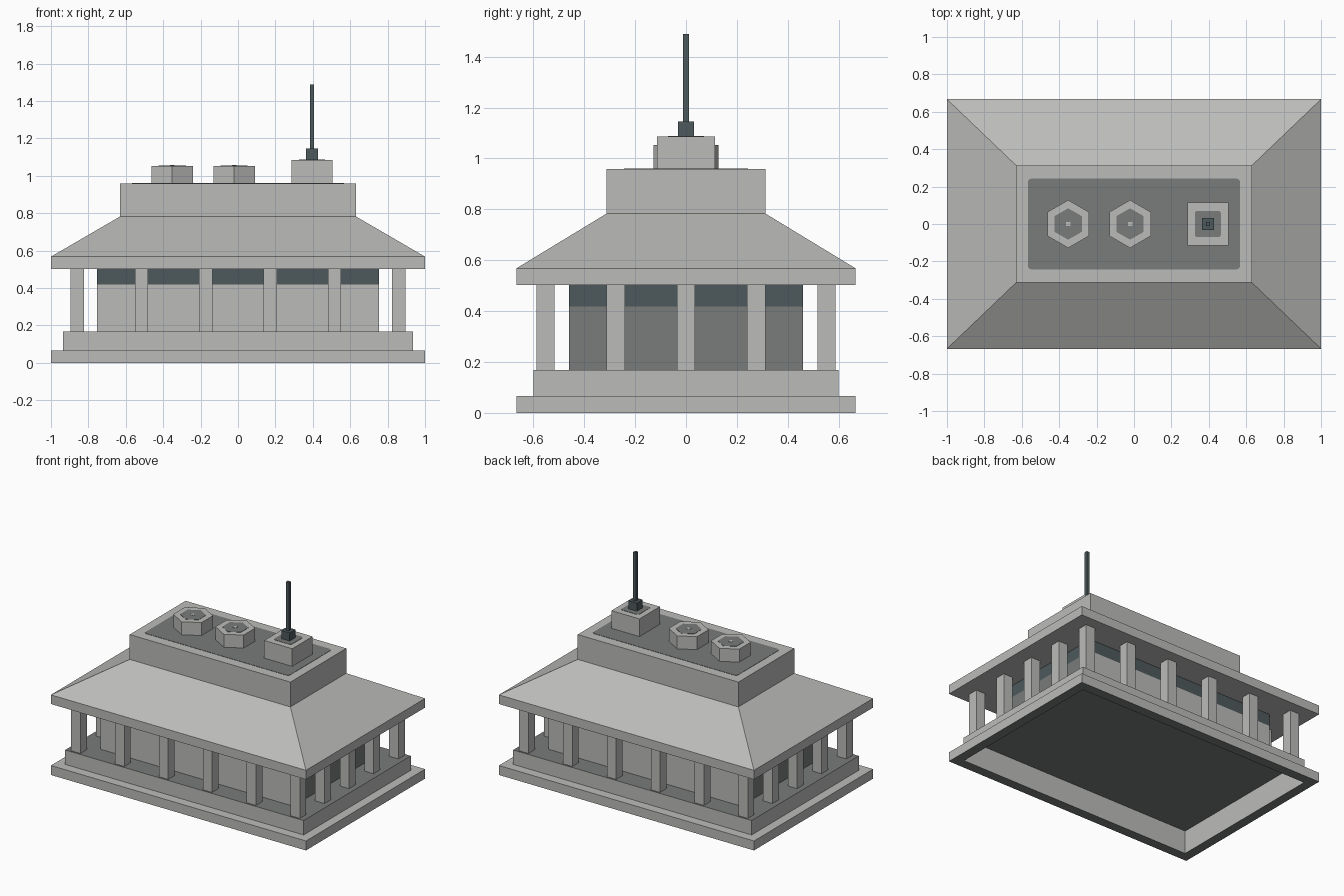
import bpy, math

if "Cube" in bpy.data.objects:
    bpy.data.objects.remove(bpy.data.objects["Cube"])


def material(name, rgb):
    m = bpy.data.materials.new(name)
    m.diffuse_color = (*rgb, 1.0)
    m.use_nodes = True
    m.node_tree.nodes["Principled BSDF"].inputs["Base Color"].default_value = m.diffuse_color
    return m


LIGHT, DARK, TEAL = 0, 1, 2
MATS = [
    material("light grey stone", (0.50, 0.50, 0.49)),
    material("dark grey panel", (0.19, 0.20, 0.195)),
    material("dark slate", (0.075, 0.10, 0.108)),
]


def rect(hx, hy, cx=0.0, cy=0.0):
    return [(cx - hx, cy - hy), (cx + hx, cy - hy), (cx + hx, cy + hy), (cx - hx, cy + hy)]


def rounded(hx, hy, r, cx=0.0, cy=0.0):
    pts = []
    for k, (sx, sy) in enumerate([(1, 1), (-1, 1), (-1, -1), (1, -1)]):
        for j in range(4):
            a = math.radians(90 * k + 30 * j)
            pts.append((cx + sx * (hx - r) + r * math.cos(a), cy + sy * (hy - r) + r * math.sin(a)))
    return pts


def hexagon(r, cx, cy=0.0):
    return [(cx + r * math.cos(math.radians(30 + 60 * k)),
             cy + r * math.sin(math.radians(30 + 60 * k))) for k in range(6)]


def loft(name, rings, mats, bottom=None, top=None):
    """Joins rings (outline, z); mats has one colour per band, caps are optional."""
    n = len(rings[0][0])
    verts = [(x, y, z) for pts, z in rings for x, y in pts]
    faces, cols = [], []
    for b in range(len(rings) - 1):
        for i in range(n):
            j = (i + 1) % n
            faces.append((b * n + i, b * n + j, (b + 1) * n + j, (b + 1) * n + i))
            cols.append(mats[b])
    if bottom is not None:
        faces.append(tuple(reversed(range(n))))
        cols.append(bottom)
    if top is not None:
        last = (len(rings) - 1) * n
        faces.append(tuple(range(last, last + n)))
        cols.append(top)
    me = bpy.data.meshes.new(name)
    me.from_pydata(verts, [], faces)
    for m in MATS:
        me.materials.append(m)
    for p, c in zip(me.polygons, cols):
        p.material_index = c
    ob = bpy.data.objects.new(name, me)
    bpy.context.collection.objects.link(ob)
    return ob


def prism(name, pts, z0, z1, side, top):
    return loft(name, [(pts, z0), (pts, z1)], [side], None, top)


# Stepped base, hollow underneath
DECK, EAVE, TOP = 0.169, 0.503, 0.959
loft("stepped_base", [
    (rect(0.932, 0.597), DECK - 0.003), (rect(0.932, 0.597), 0),
    (rect(1.0, 0.667), 0), (rect(1.0, 0.667), 0.067),
    (rect(0.935, 0.6), 0.067), (rect(0.935, 0.6), DECK)],
    [LIGHT, DARK, LIGHT, LIGHT, LIGHT], DARK, DARK)

# Inner room: window band at the top, dark panels on the short sides
room = loft("inner_room", [(rect(0.755, 0.46), z) for z in (DECK, 0.418, EAVE)], [LIGHT, TEAL])
for p in room.data.polygons:
    if p.material_index == LIGHT and abs(p.normal.x) > 0.5:
        p.material_index = DARK

# Columns around the edge
for i in range(6):
    for j in range(5):
        if i in (0, 5) or j in (0, 4):
            x, y = -0.86 + 0.344 * i, -0.552 + 0.276 * j
            loft("column", [(rect(0.036, 0.036, x, y), z) for z in (DECK, EAVE)], [LIGHT])

# Hipped roof with raised block
loft("roof", [
    (rect(1.0, 0.667), EAVE), (rect(1.0, 0.667), 0.568),
    (rect(0.63, 0.313), 0.783), (rect(0.63, 0.313), TOP)],
    [LIGHT] * 3, LIGHT, LIGHT)
prism("roof_panel", rounded(0.567, 0.243, 0.02), TOP, TOP + 0.002, DARK, DARK)

# Two hexagonal roof vents
for x in (-0.352, -0.021):
    prism("roof_vent", hexagon(0.128, x), TOP, 1.053, LIGHT, LIGHT)
    prism("vent_panel", hexagon(0.084, x), 1.053, 1.055, DARK, DARK)
    prism("vent_stud", rect(0.012, 0.012, x), 1.055, 1.057, LIGHT, LIGHT)

# Mast on its box
MX = 0.395
prism("mast_box", rect(0.11, 0.114, MX), TOP, 1.086, LIGHT, LIGHT)
prism("mast_box_panel", rounded(0.07, 0.07, 0.015, MX), 1.086, 1.088, DARK, DARK)
prism("mast_foot", rect(0.032, 0.032, MX), 1.086, 1.146, TEAL, TEAL)
prism("mast", rect(0.011, 0.011, MX), 1.146, 1.489, TEAL, TEAL)
